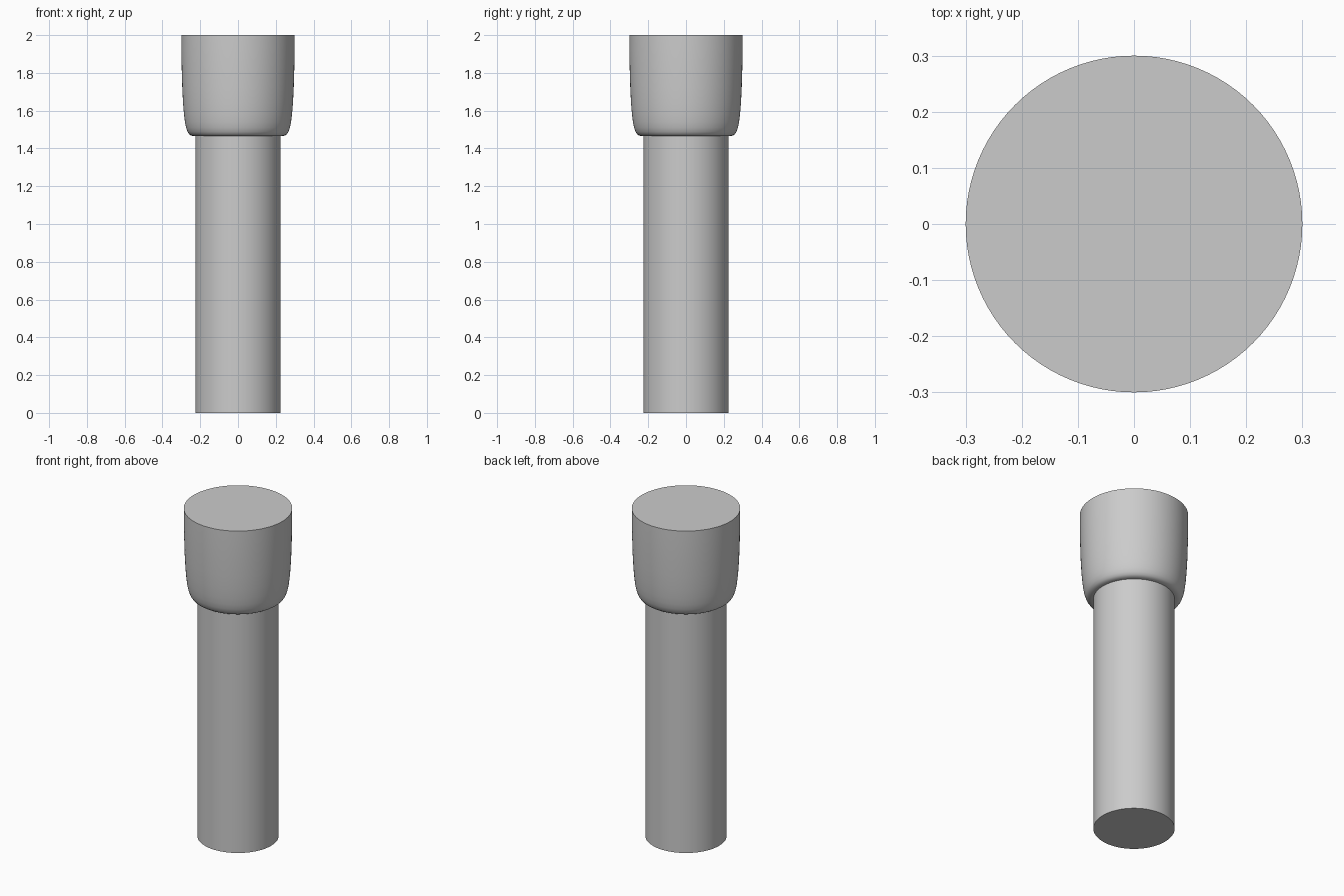
import bpy
import bmesh
from math import tau, radians

SEGMENTS = 96

cube = bpy.data.objects.get("Cube")
if cube:
    bpy.data.objects.remove(cube, do_unlink=True)

# Single plain grey
grey = bpy.data.materials.new("plain_grey")
grey.use_nodes = True
colour = (0.6, 0.6, 0.6, 1)
grey.diffuse_color = colour
grey.node_tree.nodes["Principled BSDF"].inputs["Base Color"].default_value = colour


def lathe(name, profile):
    """Spin an (r, z) profile about the z axis; ends on the axis close it."""
    bm = bmesh.new()
    verts = [bm.verts.new((r, 0, z)) for r, z in profile]
    edges = [bm.edges.new(pair) for pair in zip(verts, verts[1:])]
    bmesh.ops.spin(bm, geom=verts + edges, cent=(0, 0, 0), axis=(0, 0, 1),
                   angle=tau, steps=SEGMENTS, use_duplicate=False)
    bmesh.ops.remove_doubles(bm, verts=bm.verts, dist=0.0001)
    bmesh.ops.recalc_face_normals(bm, faces=bm.faces)
    mesh = bpy.data.meshes.new(name)
    bm.to_mesh(mesh)
    bm.free()
    mesh.materials.append(grey)
    obj = bpy.data.objects.new(name, mesh)
    bpy.context.collection.objects.link(obj)
    bpy.ops.object.select_all(action="DESELECT")
    obj.select_set(True)
    bpy.context.view_layer.objects.active = obj
    bpy.ops.object.shade_smooth_by_angle(angle=radians(35))
    return obj


# Straight round shaft
lathe("shaft", [(0, 0), (0.225, 0), (0.225, 1.47), (0, 1.47)])

# Cup-shaped head with a rounded lower edge and flat top
lathe("head", [(0, 1.465), (0.235, 1.465), (0.248, 1.468), (0.258, 1.475),
               (0.267, 1.488), (0.275, 1.51), (0.281, 1.54), (0.286, 1.58),
               (0.291, 1.64), (0.295, 1.72), (0.298, 1.82), (0.3, 1.92),
               (0.3, 2), (0, 2)])
